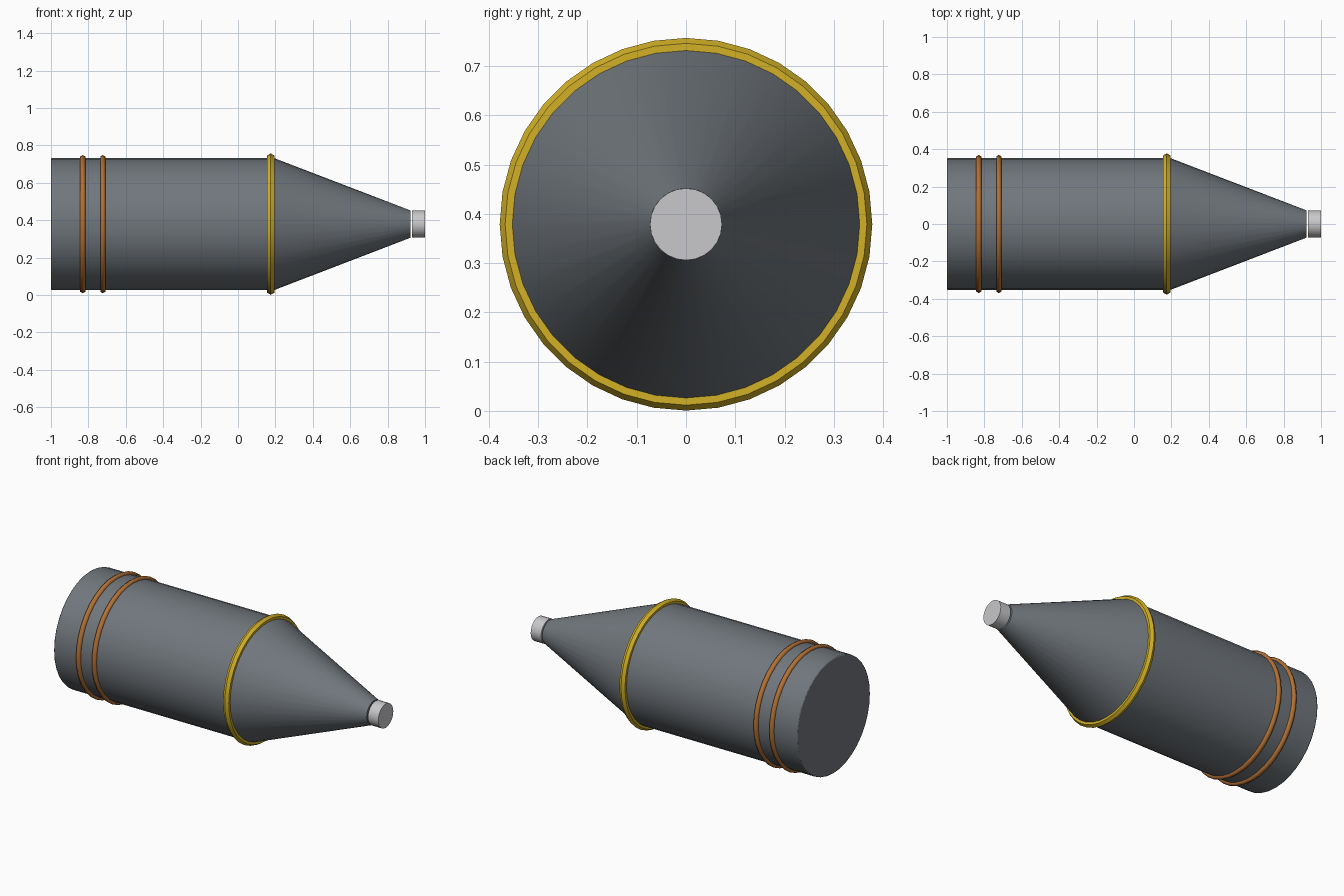
import bpy, math
from mathutils import Matrix

if "Cube" in bpy.data.objects:
    bpy.data.objects.remove(bpy.data.objects["Cube"])

AXIS_Z = 0.379
SIDES = 36


def material(name, rgb):
    m = bpy.data.materials.new(name)
    m.use_nodes = True
    m.diffuse_color = (*rgb, 1)
    m.node_tree.nodes["Principled BSDF"].inputs["Base Color"].default_value = (*rgb, 1)
    return m


grey = material("slate grey", (0.165, 0.185, 0.205))
yellow = material("band yellow", (0.65, 0.44, 0.02))
copper = material("copper", (0.45, 0.165, 0.035))
silver = material("pale silver", (0.58, 0.58, 0.6))


def finish(name, mat, x, angle=35):
    # Lay the part along x, name it, colour it and smooth its curved faces
    obj = bpy.context.object
    obj.name = name
    obj.data.transform(Matrix.Rotation(math.pi / 2, 4, "Y"))
    obj.location = (x, 0, AXIS_Z)
    obj.data.materials.append(mat)
    bpy.ops.object.shade_smooth_by_angle(angle=math.radians(angle))
    return obj


def tapered(name, mat, x0, x1, r0, r1, sides=SIDES):
    bpy.ops.mesh.primitive_cone_add(vertices=sides, radius1=r0, radius2=r1, depth=x1 - x0)
    return finish(name, mat, (x0 + x1) / 2)


def ring(name, mat, x, radius, tube, angle):
    bpy.ops.mesh.primitive_torus_add(major_radius=radius, minor_radius=tube,
                                     major_segments=SIDES, minor_segments=6)
    return finish(name, mat, x, angle)


# Main casing with a finely rounded rear rim
body = tapered("body", grey, -1, 0.19, 0.353, 0.353)
rim = body.modifiers.new("rim", "BEVEL")
rim.width = 0.006
rim.segments = 2
rim.limit_method = "ANGLE"
rim.angle_limit = math.radians(60)

# Nose cone and the separate tip, with a hairline gap between them
tapered("nose_cone", grey, 0.19, 0.922, 0.354, 0.073)
tapered("tip", silver, 0.93, 1, 0.073, 0.073, 24)

# Bands around the casing
ring("shoulder_band", yellow, 0.175, 0.356, 0.022, 35)
for name, x in (("rear_band", -0.83), ("front_band", -0.723)):
    ring(name, copper, x, 0.354, 0.0155, 65)
